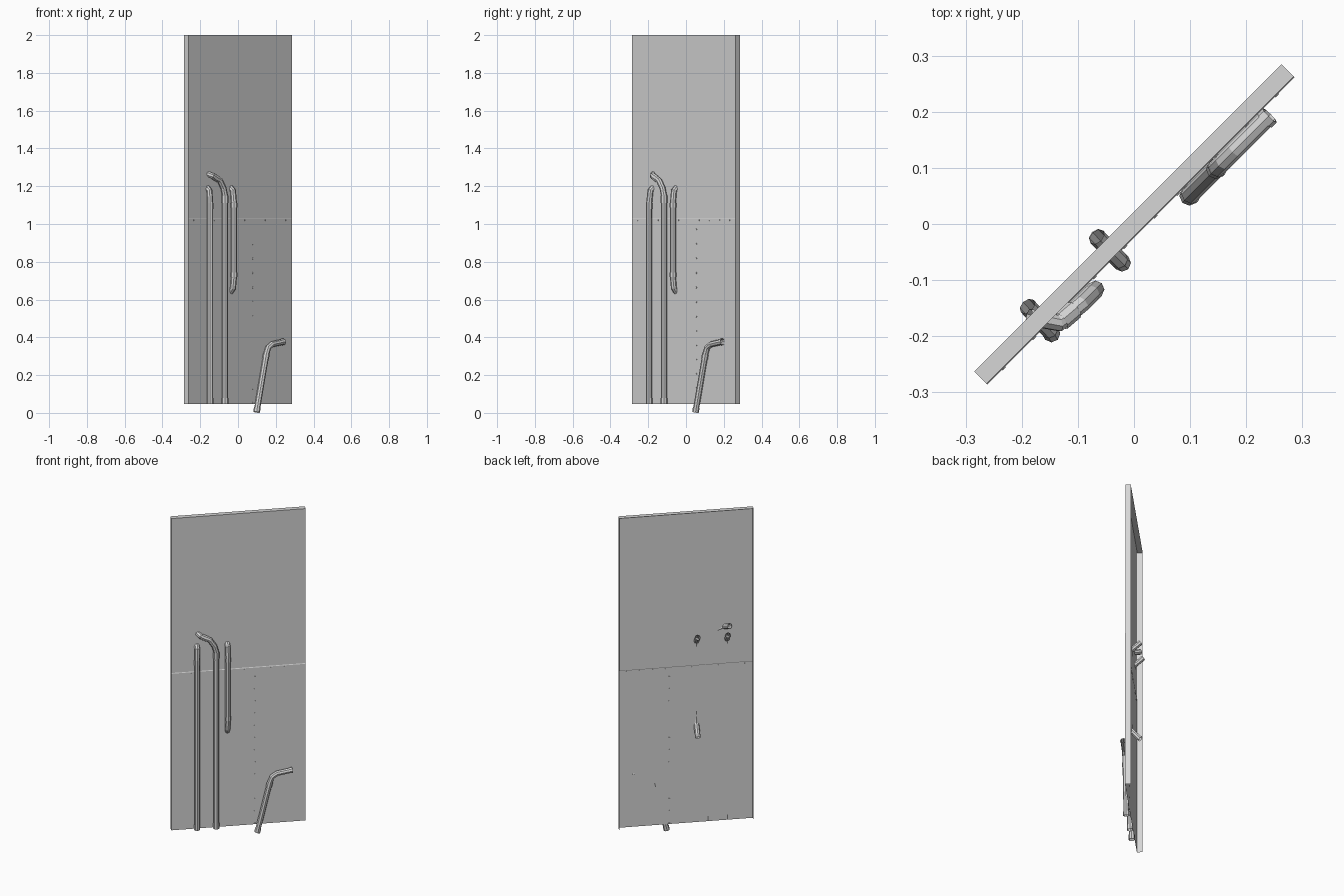
import bpy, bmesh, math
from mathutils import Vector, Matrix

cube = bpy.data.objects.get("Cube")
if cube:
    bpy.data.objects.remove(cube, do_unlink=True)


def material(name, value):
    m = bpy.data.materials.new(name)
    m.use_nodes = True
    colour = (value, value, value, 1)
    m.diffuse_color = colour
    m.node_tree.nodes["Principled BSDF"].inputs["Base Color"].default_value = colour
    return m


metal_grey = material("metal grey", 0.67)

# Wall frame: local x along the wall, local -y out of its front, z up
TURN = Matrix.Rotation(math.radians(45), 4, 'Z')
HALF, FRONT, LAP = 0.3875, 0.0155, 0.0175


def place(name):
    ob = bpy.context.object
    ob.name = name
    ob.matrix_world = TURN @ ob.matrix_world
    ob.data.materials.clear()
    ob.data.materials.append(metal_grey)
    return ob


def wall_sheet(name, levels):
    """Front sheet with folded sides and top, open at the back and bottom."""
    bm = bmesh.new()
    rows = []
    for z, front in levels:
        section = [(-HALF, FRONT), (-HALF, -front), (HALF, -front), (HALF, FRONT)]
        rows.append([bm.verts.new((x, y, z)) for x, y in section])
    for low, high in zip(rows, rows[1:]):
        for i in range(3):
            bm.faces.new((low[i], low[i + 1], high[i + 1], high[i]))
    bm.faces.new(rows[-1])
    mesh = bpy.data.meshes.new(name)
    bm.to_mesh(mesh)
    bm.free()
    ob = bpy.data.objects.new(name, mesh)
    bpy.context.collection.objects.link(ob)
    bpy.context.view_layer.objects.active = ob
    place(name)


def rivet(name, u, z):
    bpy.ops.mesh.primitive_cylinder_add(vertices=6, radius=0.005, depth=0.004,
                                        location=(u, -LAP, z),
                                        rotation=(math.pi / 2, 0, 0))
    bpy.context.view_layer.update()
    place(name)


def tube(name, points, radius):
    """Eight-sided open tube through (along, out, height) points."""
    curve = bpy.data.curves.new(name, 'CURVE')
    curve.dimensions = '3D'
    curve.bevel_depth = radius
    curve.bevel_resolution = 2
    spline = curve.splines.new('POLY')
    spline.points.add(len(points) - 1)
    for p, (u, n, z) in zip(spline.points, points):
        p.co = (u, -n, z, 1)
    ob = bpy.data.objects.new(name, curve)
    bpy.context.collection.objects.link(ob)
    bpy.ops.object.select_all(action='DESELECT')
    ob.select_set(True)
    bpy.context.view_layer.objects.active = ob
    bpy.ops.object.convert(target='MESH')
    place(name)
    bpy.ops.object.shade_flat()


def pipe(name, points, collars, radius=0.0158):
    """Pipe with collars, each given as (segment, start, end) fractions."""
    tube(name, points, radius)
    for i, (seg, a, b) in enumerate(collars):
        p, q = Vector(points[seg]), Vector(points[seg + 1])
        tube(f"{name}_collar_{i + 1}", [p.lerp(q, a), p.lerp(q, b)], radius + 0.002)


# Wall, its lower part standing slightly proud below the seam
wall_sheet("wall", [(0.047, LAP), (1.028, LAP), (1.032, FRONT), (2.0, FRONT)])

# Rivet rows along the seam and down the front
for i in range(10):
    rivet("seam_rivet", -0.346 + i * 0.0765, 1.02)
for i in range(13):
    rivet("upright_rivet", 0.094, 0.97 - i * 0.0765)

# Long pipe turning into the wall at the top
N = 0.034
pipe("long_pipe",
     [(-0.242, N, 0.047), (-0.242, N, 1.11), (-0.24, 0.027, 1.175), (-0.238, -0.031, 1.226)],
     [(0, 0, 0.03), (0, 0.97, 1)])

# Tall pipe curving sideways before entering the wall
pipe("curved_pipe",
     [(-0.131, N, 0.047), (-0.131, N, 1.15), (-0.142, N, 1.19), (-0.168, N, 1.23),
      (-0.22, 0.03, 1.255), (-0.25, -0.015, 1.274)],
     [(0, 0, 0.03), (0, 0.965, 1), (3, 0.3, 0.9)])

# Short pipe entering the wall at both ends
pipe("short_pipe",
     [(-0.063, -0.031, 0.597), (-0.064, 0.027, 0.662), (-0.064, N, 0.72),
      (-0.064, N, 1.11), (-0.064, 0.027, 1.175), (-0.063, -0.031, 1.226)],
     [(2, 0, 0.06), (2, 0.94, 1)])

# Loose bent pipe leaning by the wall foot
pipe("leaning_pipe",
     [(0.105, N, 0.004), (0.178, N, 0.31), (0.192, N, 0.345), (0.22, N, 0.363), (0.308, N, 0.377)],
     [(0, 0, 0.08), (0, 0.92, 1), (3, 0.85, 1)])
